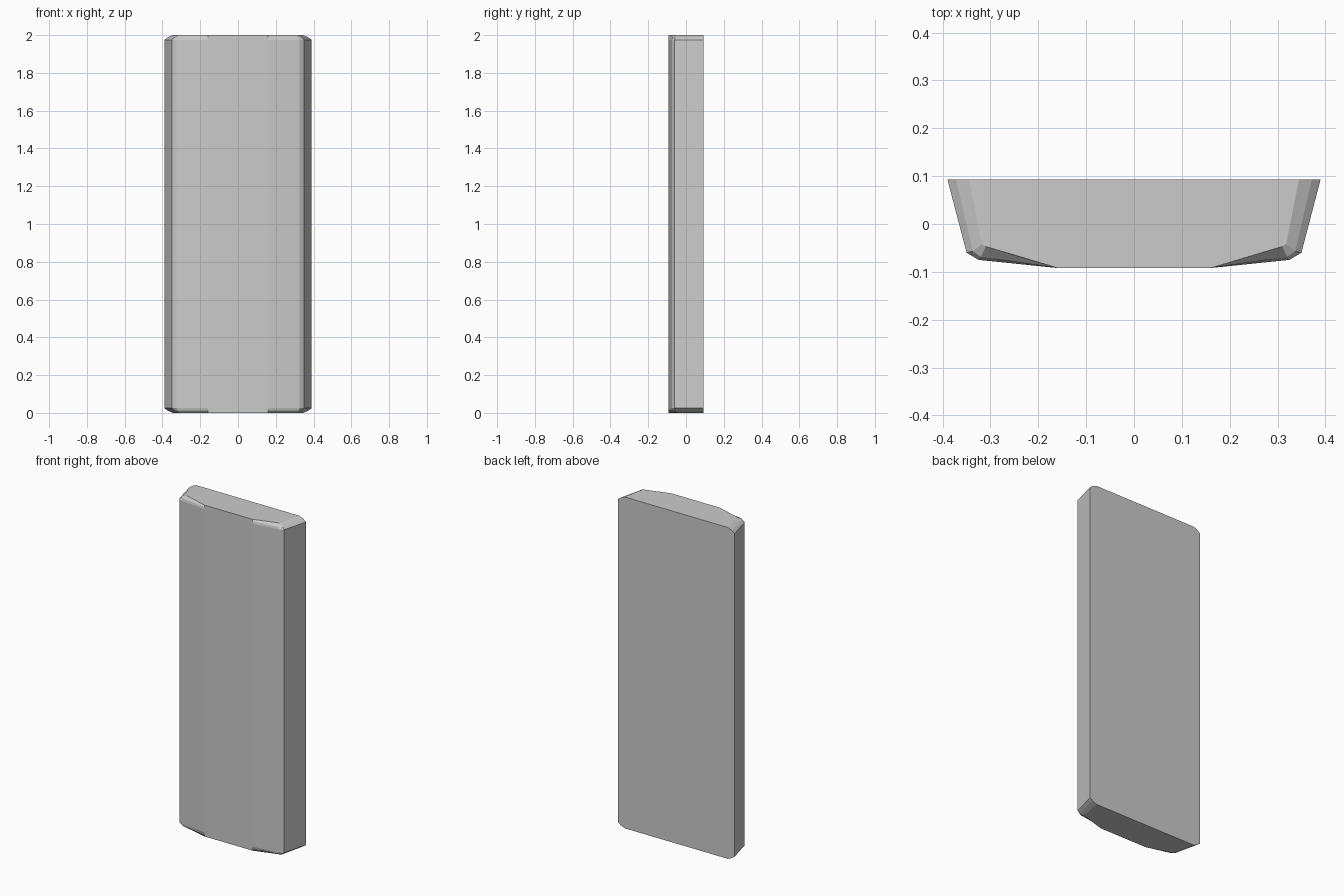
import bpy, bmesh

if "Cube" in bpy.data.objects:
    bpy.data.objects.remove(bpy.data.objects["Cube"])

# Right half of each cross-section, back to front
full = [(.39, .093), (.35, -.06), (.325, -.075), (.16, -.092)]
mid = [(.372, .093), (.337, -.057), (.32, -.069), (.16, -.092)]
cap = [(.345, .093), (.318, -.042), (.31, -.047), (.16, -.092)]

# Rounded corners at both ends, straight body between
levels = [(0, cap), (.012, mid), (.025, full), (1.975, full), (1.988, mid), (2, cap)]

bm = bmesh.new()
rings = []
for z, half in levels:
    outline = half + [(-x, y) for x, y in reversed(half)]
    rings.append([bm.verts.new((x, y, z)) for x, y in outline])

# Skin between the cross-sections and close the ends
for a, b in zip(rings, rings[1:]):
    for i in range(len(a)):
        j = (i + 1) % len(a)
        bm.faces.new((a[i], a[j], b[j], b[i]))
bm.faces.new(rings[0])
bm.faces.new(rings[-1])
bmesh.ops.recalc_face_normals(bm, faces=bm.faces)

mesh = bpy.data.meshes.new("slab")
bm.to_mesh(mesh)
bm.free()
slab = bpy.data.objects.new("slab", mesh)
bpy.context.collection.objects.link(slab)
